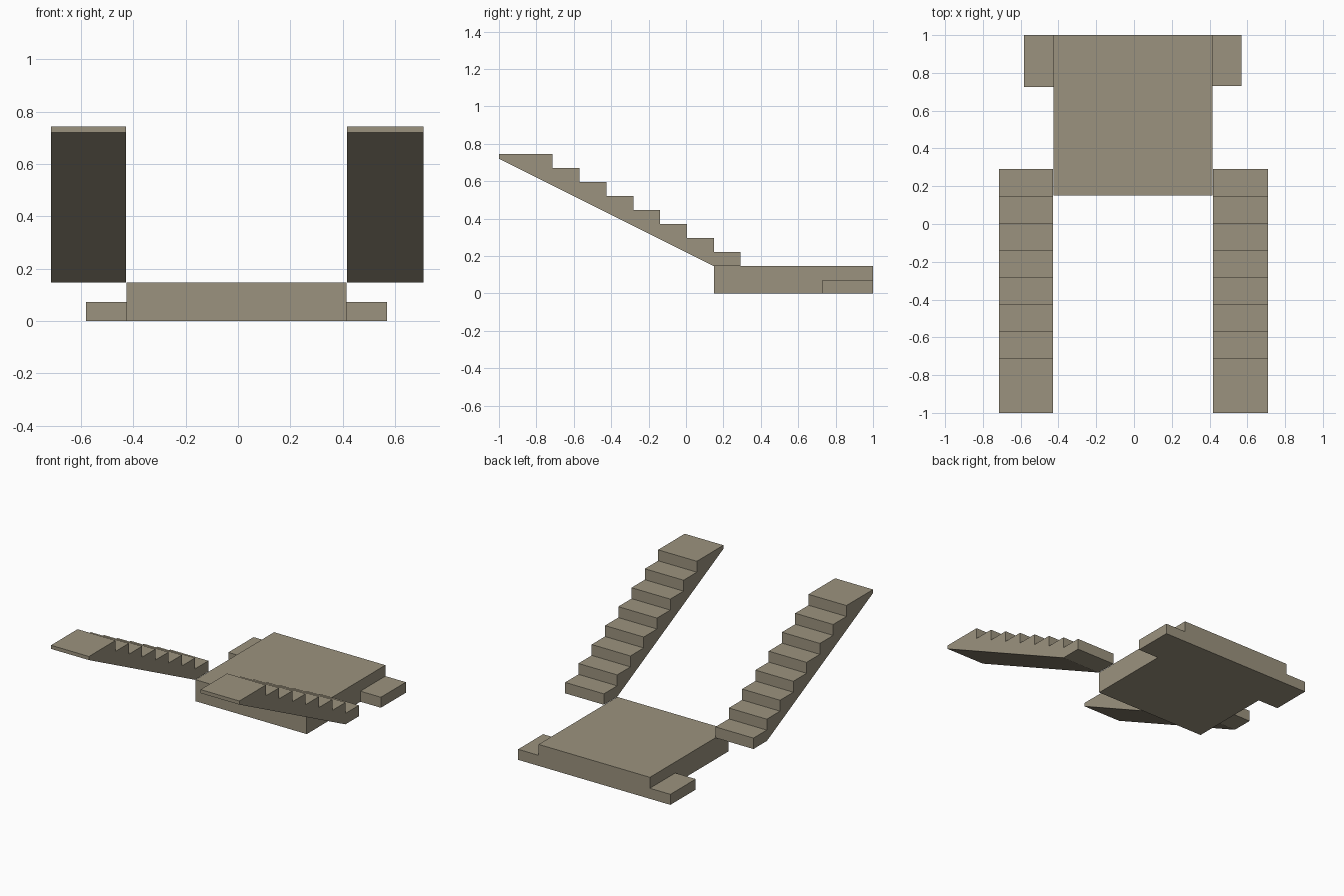
import bpy
import bmesh

if "Cube" in bpy.data.objects:
    bpy.data.objects.remove(bpy.data.objects["Cube"])

stone = bpy.data.materials.new("warm_grey_stone")
stone.diffuse_color = (0.33, 0.29, 0.21, 1)
stone.use_nodes = True
stone.node_tree.nodes["Principled BSDF"].inputs["Base Color"].default_value = stone.diffuse_color


def extrude_profile(name, points, offset):
    """Solid made by extruding a closed planar outline along offset."""
    bm = bmesh.new()
    face = bm.faces.new([bm.verts.new(p) for p in points])
    ext = bmesh.ops.extrude_face_region(bm, geom=[face])
    verts = [g for g in ext["geom"] if isinstance(g, bmesh.types.BMVert)]
    bmesh.ops.translate(bm, verts=verts, vec=offset)
    bmesh.ops.recalc_face_normals(bm, faces=bm.faces[:])
    mesh = bpy.data.meshes.new(name)
    bm.to_mesh(mesh)
    bm.free()
    mesh.materials.append(stone)
    obj = bpy.data.objects.new(name, mesh)
    bpy.context.collection.objects.link(obj)
    return obj


def box(name, x0, x1, y0, y1, z0, z1):
    outline = [(x0, y0, z0), (x1, y0, z0), (x1, y1, z0), (x0, y1, z0)]
    return extrude_profile(name, outline, (0, 0, z1 - z0))


# Landing platform and the two low side steps at its back
box("platform", -0.427, 0.415, 0.15, 1.0, 0, 0.147)
box("left_side_step", -0.582, -0.427, 0.726, 1.0, 0, 0.072)
box("right_side_step", 0.415, 0.57, 0.73, 1.0, 0, 0.072)

# Stair outline: sloping underside, eight treads, long top landing
STEPS, RUN, RISE = 8, 0.1435, 0.0747
START_Y, START_Z = 0.292, 0.147
profile = [(-1.0, 0.72), (0.147, START_Z)]
for i in range(STEPS):
    y = START_Y - i * RUN
    profile += [(y, START_Z + i * RISE), (y, START_Z + (i + 1) * RISE)]
profile.append((-1.0, START_Z + STEPS * RISE))

# Matching flights on both sides
for name, x0, x1 in (("left_stairs", -0.715, -0.428),
                     ("right_stairs", 0.417, 0.71)):
    extrude_profile(name, [(x0, y, z) for y, z in profile], (x1 - x0, 0, 0))
